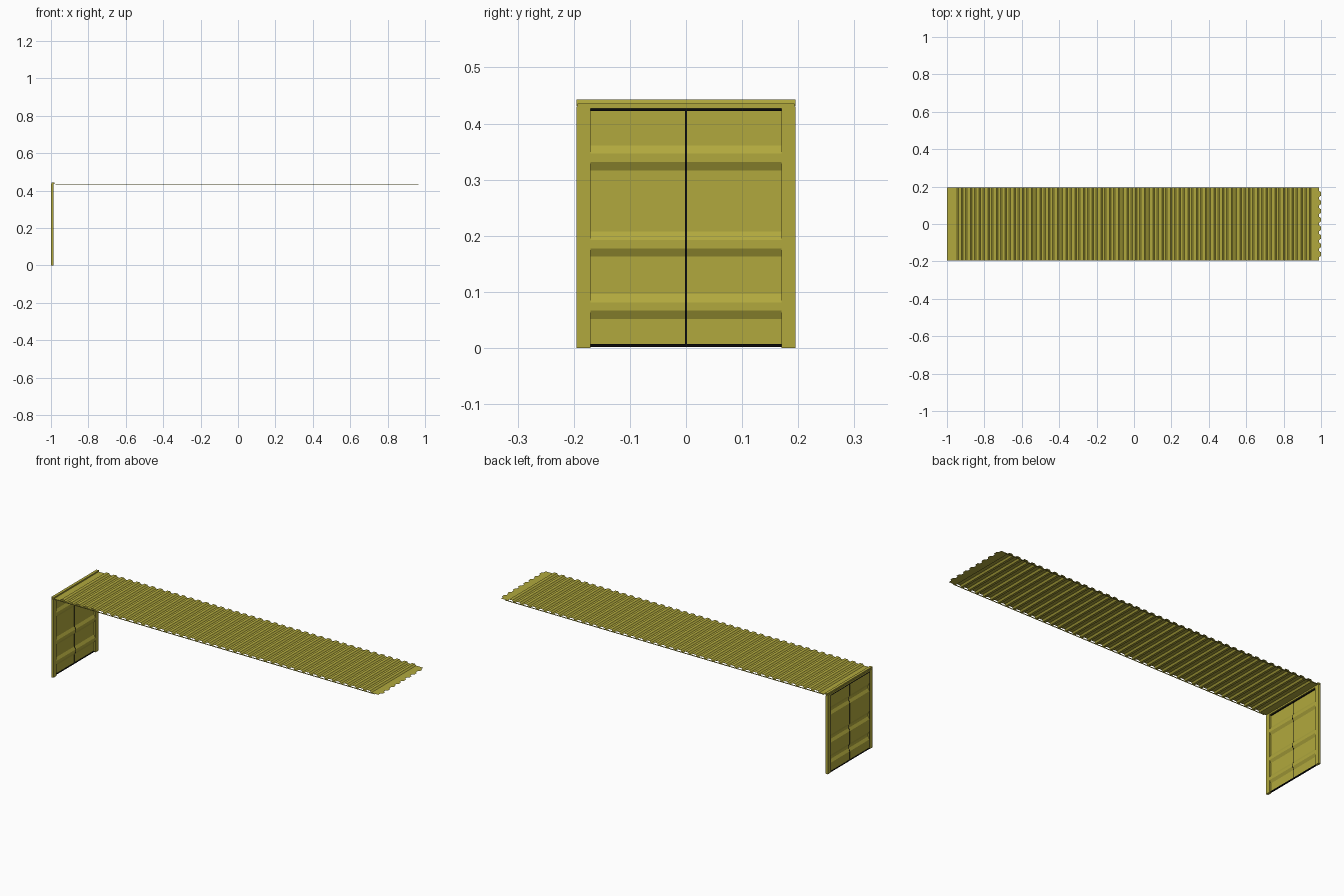
import bpy, bmesh

if "Cube" in bpy.data.objects:
    bpy.data.objects.remove(bpy.data.objects["Cube"])

def material(name, rgb):
    m = bpy.data.materials.new(name)
    m.diffuse_color = (*rgb, 1)
    m.use_nodes = True
    m.node_tree.nodes["Principled BSDF"].inputs["Base Color"].default_value = m.diffuse_color
    return m

OLIVE = material("olive paint", (0.44, 0.395, 0.047))
BLACK = material("black rubber", (0.003, 0.003, 0.003))

def finish(name, bm, mat):
    bmesh.ops.recalc_face_normals(bm, faces=bm.faces)
    me = bpy.data.meshes.new(name)
    bm.to_mesh(me)
    bm.free()
    me.materials.append(mat)
    ob = bpy.data.objects.new(name, me)
    bpy.context.collection.objects.link(ob)
    return ob

def box(name, lo, hi, mat):
    bm = bmesh.new()
    bmesh.ops.create_cube(bm, size=1)
    for v in bm.verts:
        v.co = [lo[i] + (v.co[i] + 0.5) * (hi[i] - lo[i]) for i in range(3)]
    return finish(name, bm, mat)

def sheet(name, profile, y0, y1, mat, thick=0.0):
    """Sweep an (x, z) profile along y; optional wall thickness."""
    bm = bmesh.new()
    a = [bm.verts.new((x, y0, z)) for x, z in profile]
    b = [bm.verts.new((x, y1, z)) for x, z in profile]
    for i in range(len(profile) - 1):
        bm.faces.new((a[i], a[i + 1], b[i + 1], b[i]))
    ob = finish(name, bm, mat)
    if thick:
        mod = ob.modifiers.new("thickness", 'SOLIDIFY')
        mod.thickness = thick
        mod.offset = 0
    return ob

# Corrugated roof: trapezoid ridges between two flat end plates
LOW, HIGH, W = 0.435, 0.443, 0.195
pitch, count = 0.0465, 41
roof = [(-1.0, LOW)]
for i in range(count):
    c = (i - (count - 1) / 2) * pitch
    roof += [(c - 0.017, LOW), (c - 0.009, HIGH), (c + 0.009, HIGH), (c + 0.017, LOW)]
roof.append((0.99, LOW))
sheet("corrugated_roof", roof, -W, W, OLIVE)

# Toothed lip on the far end of the roof, matching a corrugated end wall
bm = bmesh.new()
for i in range(8):
    y = (i - 3.5) * 0.046
    pts = [(0.99, y - 0.016), (1.0, y - 0.009), (1.0, y + 0.009), (0.99, y + 0.016)]
    bm.faces.new([bm.verts.new((px, py, LOW)) for px, py in pts])
finish("roof_end_lip", bm, OLIVE)

# Narrow rails under the roof edges
for side, s in (("front", -1), ("back", 1)):
    ys = sorted((s * 0.193, s * 0.195))
    box(side + "_roof_rail", (-0.975, ys[0], 0.431), (0.965, ys[1], LOW), OLIVE)

# Door frame: corner posts and header
for side, s in (("front", -1), ("back", 1)):
    ys = sorted((s * 0.170, s * 0.195))
    box(side + "_corner_post", (-0.999, ys[0], 0), (-0.986, ys[1], 0.430), OLIVE)
box("door_header", (-0.999, -0.193, 0.427), (-0.986, 0.193, 0.436), OLIVE)
box("header_ridge", (-0.997, -W, 0.436), (-0.982, W, HIGH), OLIVE)

# Doors: pressed sheets with three horizontal grooves
OUT, IN = -0.996, -0.988
door = [(OUT, 0.007)]
for c in (0.074, 0.185, 0.339):
    door += [(OUT, c - 0.022), (IN, c - 0.007), (IN, c + 0.007), (OUT, c + 0.022)]
door.append((OUT, 0.422))
sheet("front_door", door, -0.170, -0.002, OLIVE, 0.002)
sheet("back_door", door, 0.002, 0.170, OLIVE, 0.002)

# Black seals between and around the doors
sheet("centre_seal", door, -0.002, 0.002, BLACK, 0.003)
box("top_seal", (-0.999, -0.170, 0.422), (-0.992, 0.170, 0.427), BLACK)
box("bottom_seal", (-0.999, -0.170, 0.002), (-0.992, 0.170, 0.007), BLACK)
for side, s in (("front", -1), ("back", 1)):
    ys = sorted((s * 0.168, s * 0.170))
    box(side + "_hinge_seal", (-0.999, ys[0], 0.007), (-0.9972, ys[1], 0.422), BLACK)
